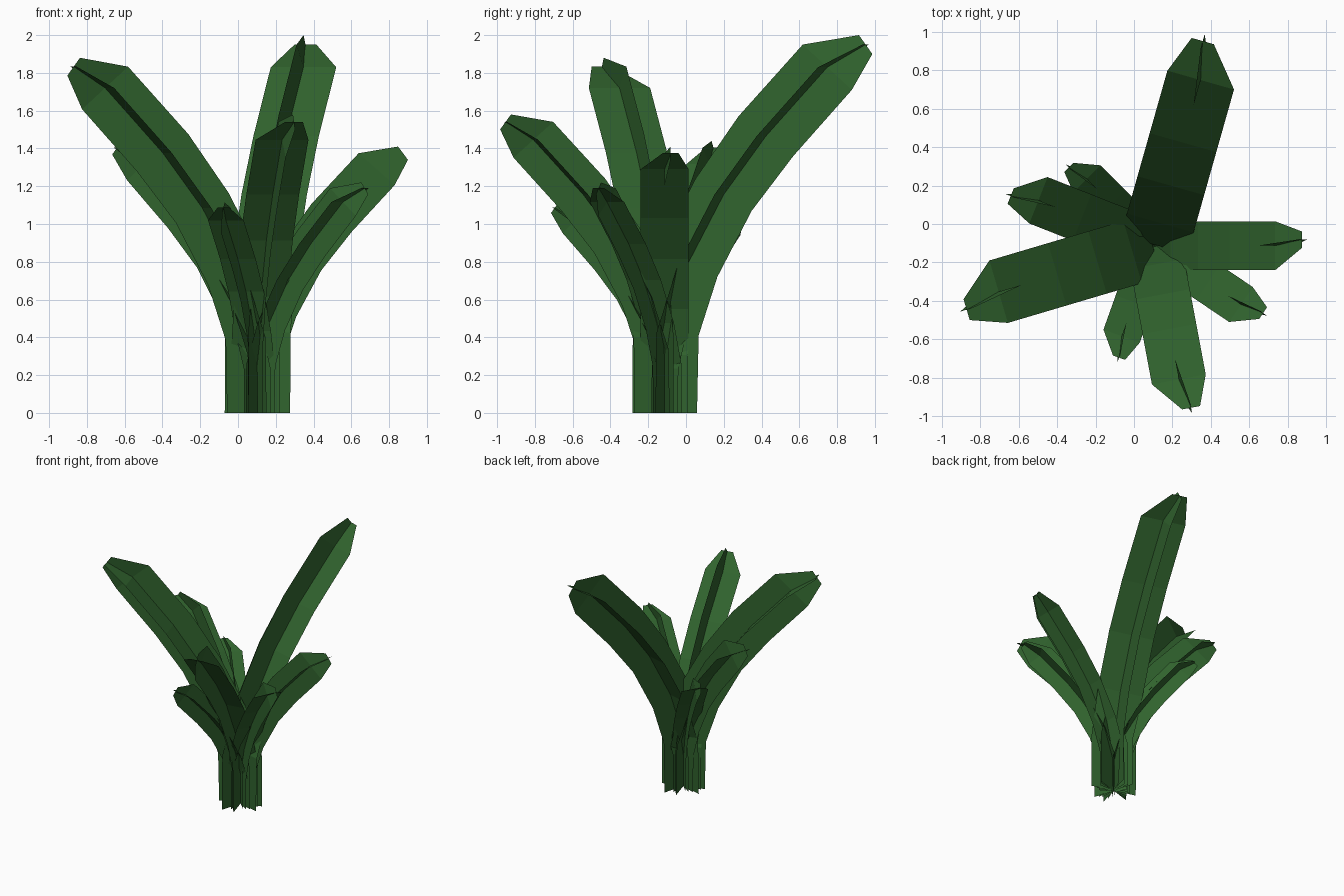
import bpy
from math import radians, sin, cos
from mathutils import Vector

if "Cube" in bpy.data.objects:
    bpy.data.objects.remove(bpy.data.objects["Cube"])

green = bpy.data.materials.new("leaf_green")
green.diffuse_color = (0.03, 0.125, 0.027, 1)
green.use_nodes = True
green.node_tree.nodes["Principled BSDF"].inputs["Base Color"].default_value = green.diffuse_color

# Side profile of the largest leaf as (outward, height): inner and outer edges
INNER = [(-.178, 0), (-.175, .44), (-.045, .84), (.17, 1.24), (.406, 1.57), (.76, 1.95), (1.056, 2.0)]
OUTER = [(.178, 0), (.187, .41), (.29, .72), (.479, 1.07), (.708, 1.36), (1.03, 1.71), (1.13, 1.9)]
HALF_WIDTH = .18
TIP_SHIFT = .045      # the tip bends slightly sideways
TIP_HALF = .06


def leaf_mesh():
    """Two crossed blades, upright and flat, sharing one curved midrib."""
    verts, faces = [], []

    def strip(left, right):
        start = len(verts)
        for a, b in zip(left, right):
            verts.extend([a, b])
        for i in range(len(left) - 1):
            k = start + 2 * i
            faces.append((k, k + 1, k + 3, k + 2))

    n = len(INNER)
    shift = [0] * (n - 1) + [TIP_SHIFT]
    half = [HALF_WIDTH] * (n - 1) + [TIP_HALF]
    inner = [Vector((x, s, z)) for (x, z), s in zip(INNER, shift)]
    outer = [Vector((x, s, z)) for (x, z), s in zip(OUTER, shift)]
    mid = [(a + b) / 2 for a, b in zip(inner, outer)]
    # upright blade
    strip(inner, outer)
    # flat blade
    strip([m + Vector((0, h, 0)) for m, h in zip(mid, half)],
          [m - Vector((0, h, 0)) for m, h in zip(mid, half)])

    mesh = bpy.data.meshes.new("leaf")
    mesh.from_pydata(verts, [], faces)
    mesh.materials.append(green)
    return mesh


# Leaves around the stem: (heading in degrees, scale)
LEAVES = [(74.2, 1.0), (196.5, .94), (280.6, .79), (0, .705),
          (158.5, .72), (135, .55), (326, .61), (250.4, .557)]
mesh = leaf_mesh()
for i, (heading, size) in enumerate(LEAVES):
    leaf = bpy.data.objects.new(f"leaf_{i + 1}", mesh)
    leaf.location = (.103, -.113, 0)
    leaf.rotation_euler = (0, 0, radians(heading))
    leaf.scale = (size, size, size)
    bpy.context.collection.objects.link(leaf)
